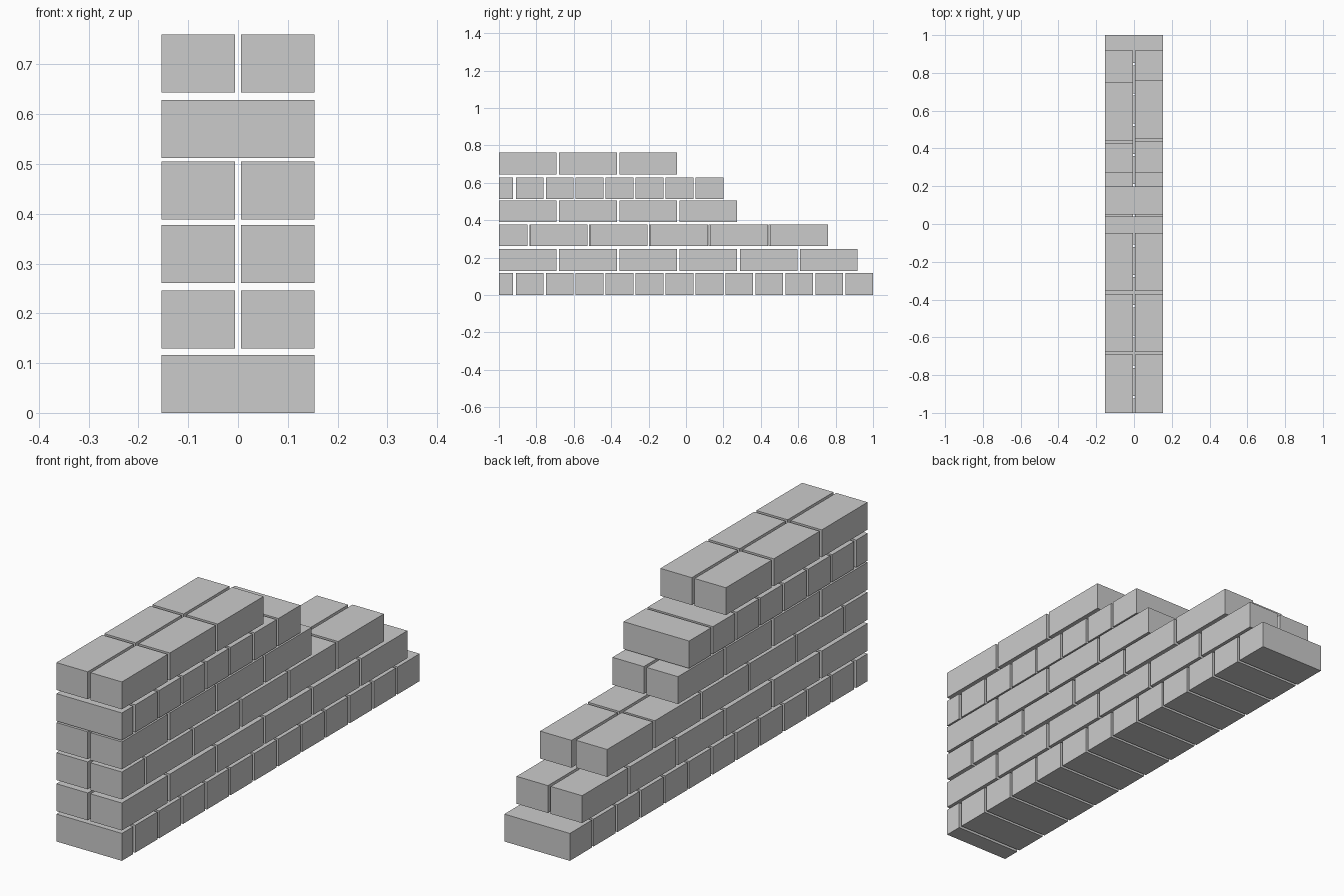
import bpy

if "Cube" in bpy.data.objects:
    bpy.data.objects.remove(bpy.data.objects["Cube"])

X_OUT, X_IN = 0.154, 0.0065      # wall half-thickness, half of the middle joint
H = 0.1165                       # brick height
LONG, SHORT = 0.308, 0.148       # stretcher length, header width


def brick(name, x0, x1, y0, y1, z0):
    bpy.ops.mesh.primitive_cube_add(size=1, location=((x0 + x1) / 2, (y0 + y1) / 2, z0 + H / 2))
    ob = bpy.context.object
    ob.name = name
    ob.scale = (x1 - x0, y1 - y0, H)
    bpy.ops.object.transform_apply(location=False, rotation=False, scale=True)


def side_brick(name, side, y0, y1, z0):
    x0, x1 = sorted((side * X_IN, side * X_OUT))
    brick(name, x0, x1, y0, y1, z0)


def header_course(tag, z0, count):
    # narrow closer at the front, then bricks laid across the wall
    brick(tag + "_closer", -X_OUT, X_OUT, -1, -0.924, z0)
    for i in range(count):
        y = -0.910 + i * 0.1602
        brick(f"{tag}_header_{i}", -X_OUT, X_OUT, y, y + SHORT, z0)


def stretcher_course(tag, z0, count):
    # two parallel rows laid along the wall
    for side in (-1, 1):
        for i in range(count):
            y = -1 + i * 0.322
            side_brick(f"{tag}_stretcher_{i}", side, y, y + LONG, z0)


header_course("course_1", 0.0, 12)
stretcher_course("course_2", 0.129, 6)

# staggered course: half brick at the front, rows with slightly different joints
for side, start, pitch in ((-1, -0.838, 0.3198), (1, -0.835, 0.3218)):
    side_brick("course_3_half", side, -1, -0.848, 0.261)
    for i in range(5):
        y = start + i * pitch
        side_brick(f"course_3_stretcher_{i}", side, y, y + LONG, 0.261)

stretcher_course("course_4", 0.389, 4)
header_course("course_5", 0.512, 7)
stretcher_course("course_6", 0.644, 3)
